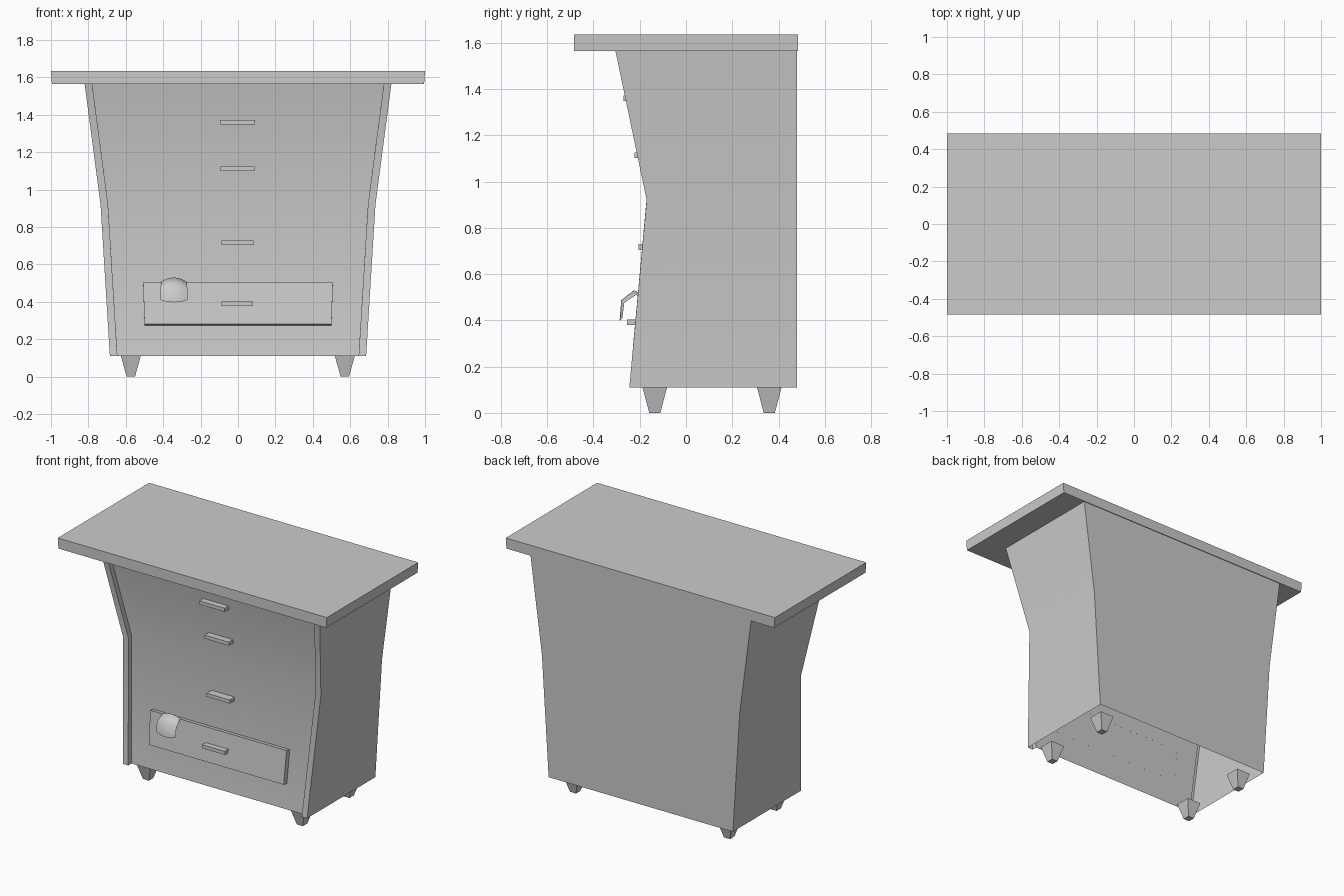
import bpy, bmesh
from math import radians

if "Cube" in bpy.data.objects:
    bpy.data.objects.remove(bpy.data.objects["Cube"])


def make_object(name, bm, smooth_angle=None):
    mesh = bpy.data.meshes.new(name)
    bm.to_mesh(mesh)
    bm.free()
    obj = bpy.data.objects.new(name, mesh)
    bpy.context.collection.objects.link(obj)
    if smooth_angle:
        bpy.ops.object.select_all(action='DESELECT')
        obj.select_set(True)
        bpy.context.view_layer.objects.active = obj
        bpy.ops.object.shade_smooth_by_angle(angle=radians(smooth_angle))
    return obj


def block(name, center, size, bottom_scale=(1, 1)):
    """Box whose lower face can be narrowed."""
    bm = bmesh.new()
    bmesh.ops.create_cube(bm, size=1)
    for v in bm.verts:
        sx, sy = bottom_scale if v.co.z < 0 else (1, 1)
        v.co = [center[0] + v.co.x * size[0] * sx,
                center[1] + v.co.y * size[1] * sy,
                center[2] + v.co.z * size[2]]
    return make_object(name, bm)


BACK = 0.48
LEVELS = [(0.11, 0.685, -0.245), (0.92, 0.735, -0.17), (1.565, 0.82, -0.305)]  # z, half width, front y
INSET = 0.035


def front_y(z):
    """Front rim position at a height."""
    (z0, _, y0), (z1, _, y1) = LEVELS[:2] if z < 0.92 else LEVELS[1:]
    return y0 + (y1 - y0) * (z - z0) / (z1 - z0)


# Waisted cabinet shell, open underneath, with a sunken front panel
bm = bmesh.new()
rings = [[bm.verts.new(p) for p in ((-w, y, z), (w, y, z), (w, BACK, z), (-w, BACK, z))]
         for z, w, y in LEVELS]
front = []
for low, high in zip(rings, rings[1:]):
    for i in range(4):
        j = (i + 1) % 4
        face = bm.faces.new((low[i], low[j], high[j], high[i]))
        if i == 0:
            front.append(face)
bm.normal_update()
bmesh.ops.inset_region(bm, faces=front, thickness=0.04, use_even_offset=True)
# Duplicate the inset outline by a second zero-width inset, then push it back
bmesh.ops.inset_region(bm, faces=front, thickness=0.0001, use_even_offset=True)
for v in {v for f in front for v in f.verts}:
    v.co.y += INSET
make_object("cabinet_body", bm, 30)

# Table top
block("table_top", (0, 0, 1.6), (2, 0.97, 0.07), (0.995, 1))

# Slightly open bottom drawer, hollow behind
bm = bmesh.new()
loops = []
for push, lift in ((INSET, 0), (0.0, 0.006)):
    loops.append([bm.verts.new((x, front_y(z) + push, z + lift))
                  for x, z in ((-0.5, 0.275), (0.5, 0.275), (0.507, 0.498), (-0.507, 0.498))])
for i in range(4):
    j = (i + 1) % 4
    bm.faces.new((loops[0][i], loops[0][j], loops[1][j], loops[1][i]))
bm.faces.new(loops[1])
make_object("open_drawer", bm)

# Drawer handles: height, front position, width
for i, (z, y, w) in enumerate(((1.36, -0.27, 0.187), (1.113, -0.222, 0.18),
                               (0.717, -0.206, 0.172), (0.391, -0.256, 0.168))):
    block(f"drawer_handle_{i + 1}", (-0.003, y + 0.03, z), (w, 0.06, 0.024))

# Tapered feet
for side, x in (("left", -0.573), ("right", 0.571)):
    for end, y in (("front", -0.135), ("back", 0.36)):
        block(f"{end}_{side}_foot", (x, y, 0.055), (0.106, 0.106, 0.11), (0.42, 0.45))

# Cloth draped over the drawer: bowed sheet, middle and edge profiles as (y, z)
middle = [(-0.208, 0.522), (-0.225, 0.53), (-0.28, 0.487), (-0.287, 0.398)]
edge = [(-0.205, 0.505), (-0.216, 0.51), (-0.267, 0.475), (-0.275, 0.41)]
half = [0.064, 0.066, 0.072, 0.072]
bm = bmesh.new()
steps = 8
rows = []
for (my, mz), (ey, ez), h in zip(middle, edge, half):
    row = []
    for k in range(steps + 1):
        t = 2 * k / steps - 1
        row.append(bm.verts.new((-0.343 + h * t, my + (ey - my) * t * t, mz + (ez - mz) * t * t)))
    rows.append(row)
for a, b in zip(rows, rows[1:]):
    for k in range(steps):
        bm.faces.new((b[k], b[k + 1], a[k + 1], a[k]))
make_object("draped_cloth", bm, 80)
